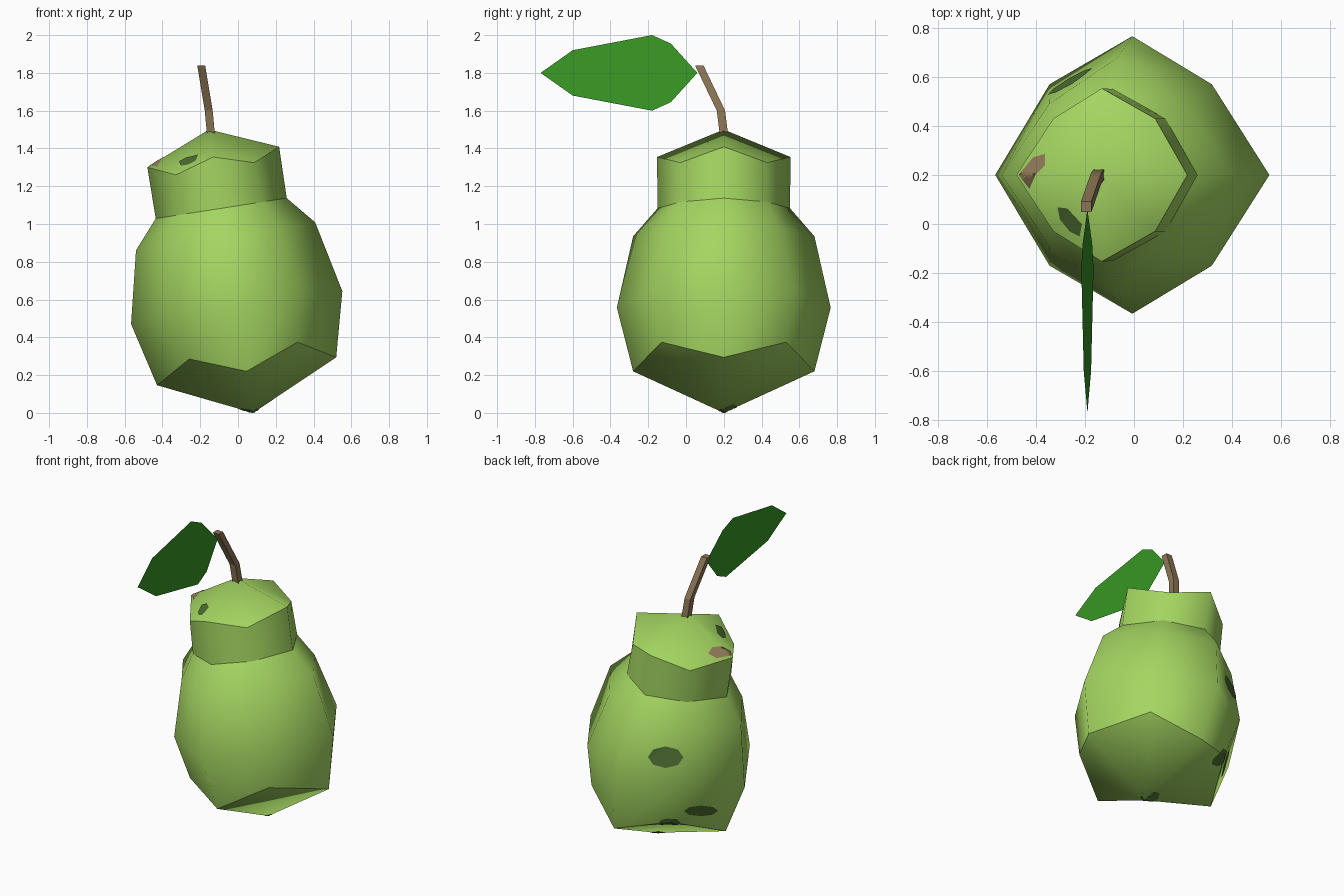
import bpy, bmesh, math
from mathutils import Vector
from mathutils.bvhtree import BVHTree

if "Cube" in bpy.data.objects:
    bpy.data.objects.remove(bpy.data.objects["Cube"])


def material(name, rgb):
    m = bpy.data.materials.new(name)
    m.diffuse_color = (*rgb, 1)
    m.use_nodes = True
    m.node_tree.nodes["Principled BSDF"].inputs["Base Color"].default_value = m.diffuse_color
    return m


SKIN = material("pear green", (0.37, 0.67, 0.12))
BRUISE = material("dark green", (0.076, 0.156, 0.032))
BROWN = material("brown", (0.26, 0.18, 0.09))
LEAF = material("leaf green", (0.038, 0.305, 0.017))


def finish(bm, name, mat):
    mesh = bpy.data.meshes.new(name)
    bm.to_mesh(mesh)
    mesh.materials.append(mat)
    obj = bpy.data.objects.new(name, mesh)
    bpy.context.collection.objects.link(obj)
    return obj


# Pear body: eight-sided rings on an axis leaning towards -x
TILT = math.asin(0.154)


def lean(x, y, h):
    c, s = math.cos(TILT), math.sin(TILT)
    return Vector((0.08 + x * c - h * s, 0.2 + y, h * c + x * s))


# each ring: side radius, side height, corner x, corner y, corner height
rings = [
    (0.48, 0.223, 0.29, 0.33, 0.334),
    (0.566, 0.564, 0.335, 0.37, 0.607),
    (0.48, 0.946, 0.283, 0.29, 0.951),
    (0.351, 1.096, 0.22, 0.23, 1.096),
    (0.353, 1.371, 0.21, 0.23, 1.308),
]
SIGNS = [(1, 0), (1, 1), (0, 1), (-1, 1), (-1, 0), (-1, -1), (0, -1), (1, -1)]
bm = bmesh.new()
loops = []
for r, h, cx, cy, ch in rings:
    loop = []
    for sx, sy in SIGNS:
        p = lean(sx * cx, sy * cy, ch) if sx and sy else lean(sx * r, sy * r, h)
        loop.append(bm.verts.new(p))
    loops.append(loop)
base = bm.verts.new(lean(0, 0, 0))
crown = bm.verts.new(lean(0, 0, 1.518))
for a, b in zip(loops, loops[1:]):
    for i in range(8):
        j = (i + 1) % 8
        bm.faces.new((a[i], a[j], b[j], b[i]))
for i in range(0, 8, 2):
    j, k = i + 1, (i + 2) % 8
    bm.faces.new((base, loops[0][k], loops[0][j], loops[0][i]))
    bm.faces.new((crown, loops[4][i], loops[4][j], loops[4][k]))
bm.normal_update()
for f in bm.faces:
    f.smooth = True
# sharp rims at the bottom, under the neck and around the top
for n in (0, 3, 4):
    for i in range(8):
        bm.edges.get((loops[n][i], loops[n][(i + 1) % 8])).smooth = False
tree = BVHTree.FromBMesh(bm)
finish(bm, "pear_body", SKIN)
bm.free()


# Blemishes: thin plates projected on to the body along a direction
def blemish(name, mat, points, direction, steps=5):
    d = Vector(direction).normalized()
    outline = []
    for i, p in enumerate(points):
        q = points[(i + 1) % len(points)]
        outline += [Vector(p).lerp(Vector(q), t / 3) for t in range(3)]
    centre = sum(outline, Vector()) / len(outline)
    pb = bmesh.new()

    def put(p):
        hit, nrm, _, _ = tree.ray_cast(p - d * 3, d)
        return pb.verts.new(hit + nrm * 0.004) if hit else None

    mid = put(centre)
    prev = None
    for s in range(1, steps + 1):
        cur = [put(centre.lerp(p, s / steps)) for p in outline]
        for i in range(len(cur)):
            j = (i + 1) % len(cur)
            quad = (mid, cur[i], cur[j]) if prev is None else (prev[i], cur[i], cur[j], prev[j])
            if all(quad):
                pb.faces.new(quad)
        prev = cur
    pb.normal_update()
    for f in pb.faces:
        if f.normal.dot(d) > 0:
            f.normal_flip()
    finish(pb, name, mat)
    pb.free()


def oval(centre, direction, w, h):
    d = Vector(direction).normalized()
    right = d.cross(Vector((0, 0, 1) if abs(d.z) < 0.9 else (0, 1, 0))).normalized()
    up = right.cross(d)
    c = Vector(centre)
    return [c + right * w * math.cos(t * math.tau / 8) + up * h * math.sin(t * math.tau / 8)
            for t in range(8)]


DOWN = (0, 0, -1)
blemish("brown_spot", BROWN,
        [(-0.468, 0.2, 0), (-0.41, 0.27, 0), (-0.36, 0.285, 0),
         (-0.36, 0.24, 0), (-0.4, 0.2, 0), (-0.425, 0.145, 0)], DOWN)
blemish("top_bruise", BRUISE,
        [(-0.31, 0.07, 0), (-0.27, 0.065, 0), (-0.21, 0.0, 0),
         (-0.22, -0.05, 0), (-0.26, -0.03, 0), (-0.3, 0.02, 0)], DOWN)
# bruises on the back left, placed across a slanted sight line
AZ, EL = math.radians(34), math.radians(23)
SIGHT = Vector((math.sin(AZ) * math.cos(EL), -math.cos(AZ) * math.cos(EL), -math.sin(EL)))
RIGHT = SIGHT.cross(Vector((0, 0, 1))).normalized()
UP = RIGHT.cross(SIGHT)
blemish("back_bruise", BRUISE, oval(RIGHT * -0.11 + UP * 0.43, SIGHT, 0.105, 0.065), SIGHT)
blemish("low_bruise", BRUISE, oval(RIGHT * 0.098 + UP * 0.105, SIGHT, 0.1, 0.033), SIGHT)
LOW = (0.4, -0.6, 0.35)
blemish("corner_bruise", BRUISE, oval((-0.24, 0.52, 0.27), LOW, 0.065, 0.055), LOW)
blemish("base_bruise", BRUISE, oval((0.06, 0.22, 0), (0, 0, 1), 0.06, 0.05), (0, 0, 1))

# Stem: bent square rod
bm = bmesh.new()
path = [(-0.14, 0.205, 1.44), (-0.155, 0.185, 1.6), (-0.195, 0.07, 1.84)]
prev = None
for x, y, z in path:
    cur = [bm.verts.new((x + sx * 0.021, y + sy * 0.022, z))
           for sx, sy in ((-1, -1), (1, -1), (1, 1), (-1, 1))]
    if prev:
        for i in range(4):
            j = (i + 1) % 4
            bm.faces.new((prev[i], prev[j], cur[j], cur[i]))
    else:
        bm.faces.new(cur[::-1])
    prev = cur
bm.faces.new(prev)
finish(bm, "stem", BROWN)
bm.free()

# Leaf: one flat sheet, leaning like the pear
bm = bmesh.new()
edge = [(0.06, 1.8), (-0.08, 1.955), (-0.18, 2.0), (-0.6, 1.92),
        (-0.77, 1.8), (-0.6, 1.68), (-0.18, 1.6), (-0.08, 1.645)]
bm.faces.new([bm.verts.new((-0.19 - 0.125 * (z - 1.8), y, z)) for y, z in edge])
bm.normal_update()
for f in bm.faces:
    if f.normal.x < 0:
        f.normal_flip()
finish(bm, "leaf", LEAF)
bm.free()
